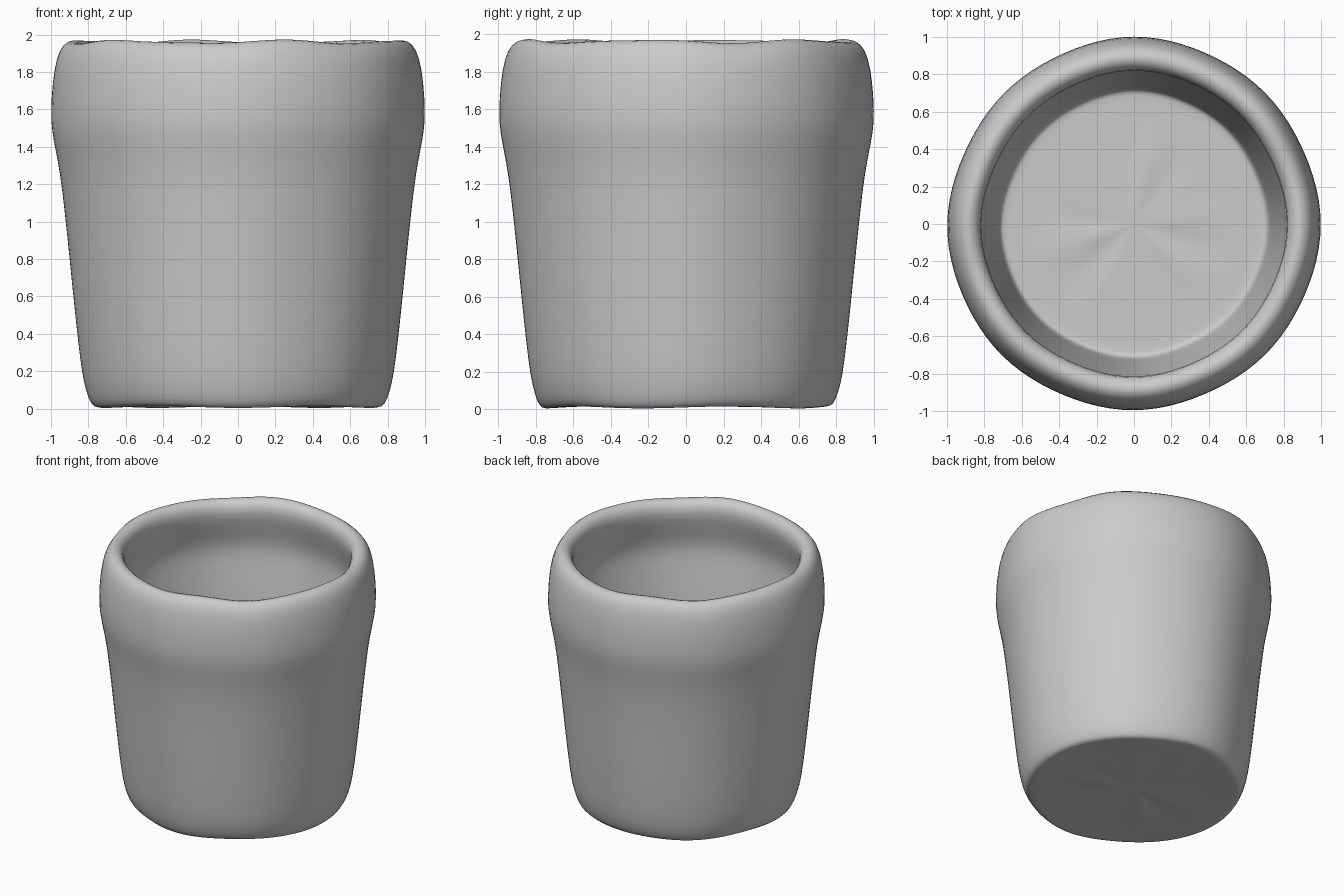
import bpy, bmesh
from math import sin, cos, tau

cube = bpy.data.objects.get("Cube")
if cube:
    bpy.data.objects.remove(cube, do_unlink=True)

SEGMENTS = 48

# Half section (radius, height): underside, outer wall, rolled lip, inner wall, floor
PROFILE = [
    (0.3, 0.018), (0.6, 0.015), (0.74, 0.008), (0.775, 0.009), (0.8, 0.04), (0.828, 0.13),
    (0.848, 0.25), (0.876, 0.5), (0.906, 0.8), (0.932, 1.05), (0.956, 1.25), (0.981, 1.38),
    (1.001, 1.48), (1.008, 1.58), (0.998, 1.75), (0.975, 1.88), (0.94, 1.948),
    (0.89, 1.97), (0.84, 1.945), (0.813, 1.875), (0.845, 1.75), (0.89, 1.6),
    (0.884, 1.5), (0.863, 1.37), (0.84, 1.22), (0.815, 1.0), (0.789, 0.75),
    (0.765, 0.5), (0.74, 0.25), (0.727, 0.14), (0.71, 0.122), (0.68, 0.12),
    (0.55, 0.12), (0.3, 0.12),
]


def radial_wobble(a):
    """Hand-made unevenness of the wall around the axis."""
    return (0.989 + 0.003 * sin(2 * a) + 0.004 * cos(4 * a)
            - 0.003 * sin(3 * a) + 0.004 * cos(8 * a))


def height_wobble(r, z, a):
    """Uneven lip and foot, with faint pinched folds near the centre."""
    lip = (0.004 * cos(10 * a) - 0.009 * sin(6 * a)) * max(0, z - 1.2) / 0.75
    foot = 0.006 * sin(5 * a) * (z < 0.1 and r > 0.7)
    folds = (0.006 * sin(6 * a) + 0.004 * cos(9 * a)) * (r < 0.5)
    return lip + foot + folds


def ring_point(r, z, a):
    k = radial_wobble(a)
    return (r * k * cos(a), r * k * sin(a), z + height_wobble(r, z, a))


# Pot body turned from the section
bm = bmesh.new()
rings = [[bm.verts.new(ring_point(r, z, tau * i / SEGMENTS)) for i in range(SEGMENTS)]
         for r, z in PROFILE]
for low, high in zip(rings, rings[1:]):
    for i in range(SEGMENTS):
        j = (i + 1) % SEGMENTS
        bm.faces.new((low[i], low[j], high[j], high[i]))

# Close the underside and the floor to a centre point
for ring, height in ((rings[0], 0.02), (rings[-1], 0.12)):
    centre = bm.verts.new((0, 0, height))
    for i in range(SEGMENTS):
        bm.faces.new((ring[i], ring[(i + 1) % SEGMENTS], centre))
bmesh.ops.recalc_face_normals(bm, faces=bm.faces)
for f in bm.faces:
    f.smooth = True

mesh = bpy.data.meshes.new("pot")
bm.to_mesh(mesh)
bm.free()
pot = bpy.data.objects.new("pot", mesh)
bpy.context.collection.objects.link(pot)
smooth = pot.modifiers.new("rounding", "SUBSURF")
smooth.levels = smooth.render_levels = 1

# Plain grey clay
clay = bpy.data.materials.new("grey clay")
clay.use_nodes = True
colour = (0.6, 0.6, 0.6, 1)
clay.diffuse_color = colour
clay.node_tree.nodes["Principled BSDF"].inputs["Base Color"].default_value = colour
mesh.materials.append(clay)
